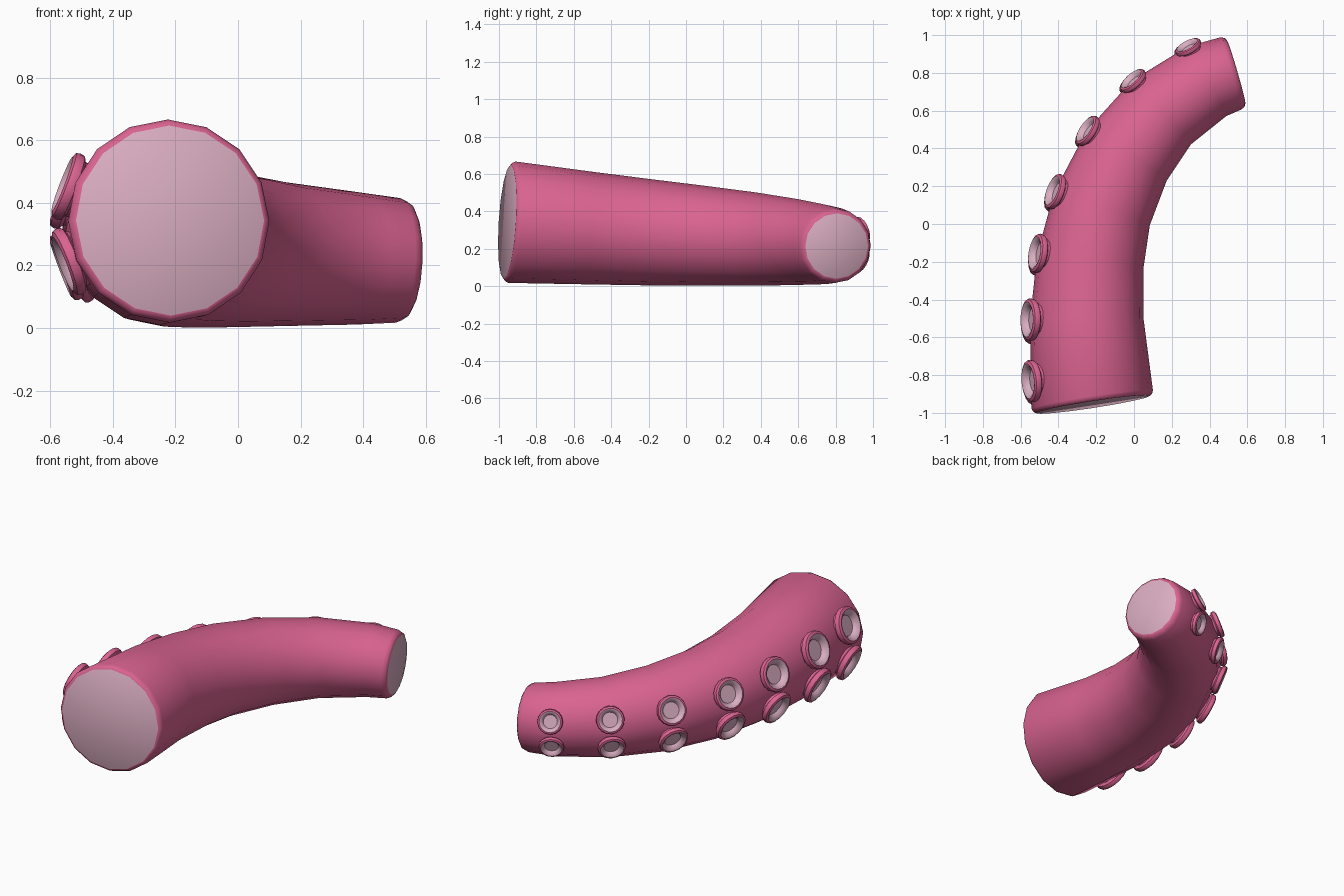
import bpy, bmesh, math
from mathutils import Vector, Matrix

if "Cube" in bpy.data.objects:
    bpy.data.objects.remove(bpy.data.objects["Cube"])


def material(name, rgb):
    m = bpy.data.materials.new(name)
    m.diffuse_color = (*rgb, 1)
    m.use_nodes = True
    m.node_tree.nodes["Principled BSDF"].inputs["Base Color"].default_value = m.diffuse_color
    return m


PINK = material("pink skin", (0.70, 0.125, 0.28))
PALE = material("pale flesh", (0.70, 0.42, 0.53))
UP = Vector((0, 0, 1))


def loft(name, rings, pale_from, cap_start):
    """Skin a list of vertex rings; faces from strip pale_from on are pale."""
    bm = bmesh.new()
    loops = [[bm.verts.new(p) for p in ring] for ring in rings]
    n = len(loops[0])
    for k, (a, b) in enumerate(zip(loops, loops[1:])):
        for i in range(n):
            j = (i + 1) % n
            f = bm.faces.new((a[i], a[j], b[j], b[i]))
            f.material_index = int(k >= pale_from)
    bm.faces.new(loops[-1]).material_index = 1
    if cap_start:
        bm.faces.new(loops[0][::-1]).material_index = 1
    bmesh.ops.recalc_face_normals(bm, faces=bm.faces[:])
    me = bpy.data.meshes.new(name)
    bm.to_mesh(me)
    bm.free()
    me.materials.append(PINK)
    me.materials.append(PALE)
    ob = bpy.data.objects.new(name, me)
    bpy.context.collection.objects.link(ob)
    bpy.ops.object.select_all(action='DESELECT')
    ob.select_set(True)
    bpy.context.view_layer.objects.active = ob
    bpy.ops.object.shade_smooth_by_angle(angle=math.radians(42))
    return ob


def circle(c, side, up, r, n):
    return [c + r * (math.cos(a) * side + math.sin(a) * up)
            for a in (2 * math.pi * i / n for i in range(n))]


# Arm centreline: x, y, z, radius
path = [(-0.221, -0.93, 0.342, 0.325), (-0.25, -0.51, 0.310, 0.301),
        (-0.232, -0.20, 0.288, 0.284), (-0.17, 0.08, 0.270, 0.268),
        (-0.04, 0.36, 0.252, 0.250), (0.145, 0.59, 0.236, 0.230),
        (0.385, 0.755, 0.222, 0.211), (0.512, 0.797, 0.216, 0.199)]
pts = [Vector(p[:3]) for p in path]
rad = [p[3] for p in path]
tan = [(pts[min(i + 1, 7)] - pts[max(i - 1, 0)]).normalized() for i in range(8)]
tan[0] = Vector((-0.15, 0.98, -0.06)).normalized()
tan[7] = Vector((0.96, 0.28, -0.04)).normalized()


def frame(t):
    side = t.cross(UP).normalized()
    return side, side.cross(t).normalized()


# Arm with rounded ends and pale cut faces
specs = [(pts[i], tan[i], rad[i]) for i in range(8)]
ends = ((0.018, 0.008), (0.026, 0.021))
for d, dr in ends:
    specs.insert(0, (pts[0] - tan[0] * d, tan[0], rad[0] - dr))
    specs.append((pts[7] + tan[7] * d * 1.15, tan[7], rad[7] - dr * 1.15))
loft("tentacle_arm", [circle(c, *frame(t), r, 16) for c, t, r in specs], 99, True)

# Dense samples of the centreline for placing the suckers
samples = []
for i in range(7):
    for s in range(40):
        f = s / 40
        samples.append((pts[i].lerp(pts[i + 1], f), tan[i].lerp(tan[i + 1], f).normalized(),
                        rad[i] + f * (rad[i + 1] - rad[i])))

# Sucker profile: radius factor, height factor above the skin
profile = [(0.80, -0.55), (0.82, 0.0), (0.97, 0.08), (1.0, 0.22), (0.96, 0.34),
           (0.83, 0.40), (0.74, 0.37), (0.60, 0.22), (0.54, 0.10)]

# Two rows of seven suckers: plan position and radius
suckers = [(-0.545, -0.83, 0.113), (-0.55, -0.50, 0.113), (-0.505, -0.16, 0.105),
           (-0.405, 0.18, 0.098), (-0.24, 0.495, 0.090), (0.0, 0.76, 0.082),
           (0.305, 0.955, 0.074)]
for k, (x, y, r) in enumerate(suckers):
    c, t, R = min(samples, key=lambda s: (s[0].x - x) ** 2 + (s[0].y - y) ** 2)
    side, up = frame(t)
    for row, sign in (("upper", 1), ("lower", -1)):
        a = math.radians(21) * sign
        n = -side * math.cos(a) + up * math.sin(a)
        v = n.cross(t).normalized()
        u = v.cross(n)
        rings = [circle(c + n * (R - 0.006 + h * r), u, v, q * r, 16) for q, h in profile]
        loft(f"{row}_sucker_{k + 1}", rings, 5, False)
